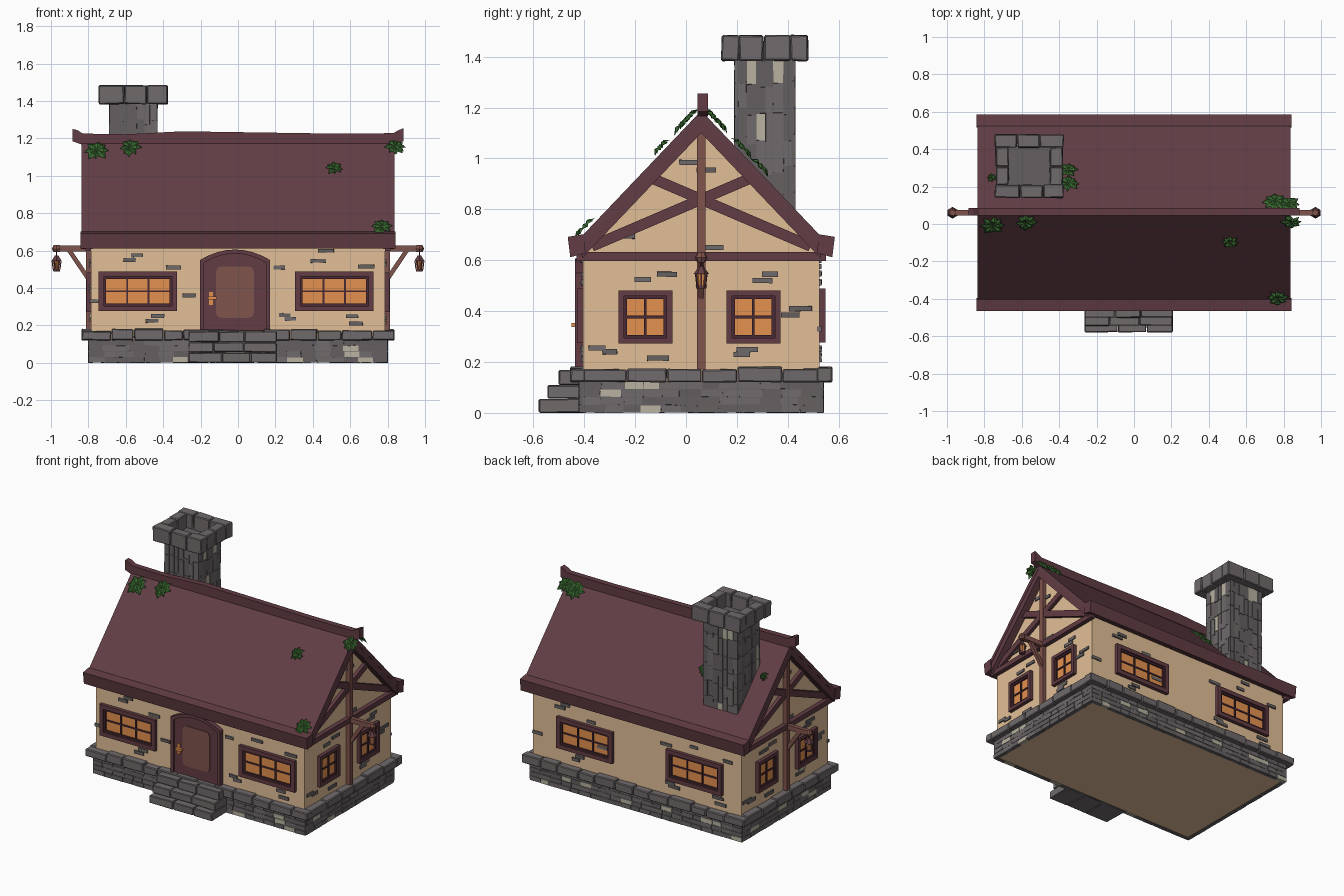
import bpy, bmesh, math, random
from mathutils import Matrix, Vector

if "Cube" in bpy.data.objects:
    bpy.data.objects.remove(bpy.data.objects["Cube"])

random.seed(4)


def lin(h):
    c = [int(h[i:i + 2], 16) / 255 for i in (0, 2, 4)]
    return [x / 12.92 if x < .04045 else ((x + .055) / 1.055) ** 2.4 for x in c] + [1]


MATS = {}
for name, h in dict(wall="e2bf97", roof="623e45", trim="613c43", wood="80534c", dark_frame="482a33",
                    stone="706a6b", dark_stone="656061", light_stone="b8b2a0",
                    glow="e4914f", leaf="3a6c31").items():
    MATS[name] = bpy.data.materials.new(name)
    MATS[name].diffuse_color = lin(h)


def side(k, c=(0, .06)):
    """Frame of one side (0 front, 1 right, 2 back, 3 left): local x along it, -y outward."""
    return Matrix.Translation((c[0], c[1], 0)) @ Matrix.Rotation(k * math.pi / 2, 4, 'Z')


class Part:
    def __init__(self):
        self.bm, self.mats = bmesh.new(), []

    def paint(self, faces, mat):
        if mat not in self.mats:
            self.mats.append(mat)
        for f in faces:
            f.material_index = self.mats.index(mat)

    def prism(self, pts, y0, y1, mat, M=Matrix(), jit=0):
        """Outline in local x,z extruded from y0 to y1."""
        j = lambda: random.uniform(-jit, jit)
        a, b = [[self.bm.verts.new(M @ Vector((u + j(), y + j(), z + j()))) for u, z in pts]
                for y in (y0, y1)]
        n = len(pts)
        fs = [self.bm.faces.new(a), self.bm.faces.new(b[::-1])]
        fs += [self.bm.faces.new((a[i], b[i], b[(i + 1) % n], a[(i + 1) % n])) for i in range(n)]
        self.paint(fs, mat)

    def box(self, u0, u1, y0, y1, z0, z1, mat, M=Matrix(), jit=0):
        self.prism([(u0, z0), (u1, z0), (u1, z1), (u0, z1)], y0, y1, mat, M, jit)

    def beam(self, p, q, w, y0, y1, mat, M=Matrix()):
        p, q = Vector(p), Vector(q)
        d = (q - p).normalized() * w / 2
        n = Vector((-d.y, d.x))
        self.prism([p + n, q + n, q - n, p - n], y0, y1, mat, M)

    def cone(self, r1, r2, z0, z1, mat, M, seg=6):
        r = bmesh.ops.create_cone(self.bm, cap_ends=True, segments=seg, radius1=r1, radius2=r2,
                                  depth=z1 - z0, matrix=M @ Matrix.Translation((0, 0, (z0 + z1) / 2)))
        self.paint({f for v in r['verts'] for f in v.link_faces}, mat)

    def done(self, name, bevel=0):
        bmesh.ops.recalc_face_normals(self.bm, faces=self.bm.faces)
        me = bpy.data.meshes.new(name)
        self.bm.to_mesh(me)
        for m in self.mats:
            me.materials.append(MATS[m])
        ob = bpy.data.objects.new(name, me)
        bpy.context.collection.objects.link(ob)
        if bevel:
            mod = ob.modifiers.new("bevel", 'BEVEL')
            mod.width, mod.segments = bevel, 1


def splits(a, b, w):
    """Cut a..b into uneven pieces about w long."""
    n = max(1, round((b - a) / w))
    e = [a] + [a + (b - a) * (i + random.uniform(-.15, .15)) / n for i in range(1, n)] + [b]
    return list(zip(e, e[1:]))


def brick_mat():
    return random.choice(["stone"] * 5 + ["dark_stone"] * 8 + ["light_stone"])


HX, HY = .785, .465                    # half size of the walls
SIDES = [(0, HX, HY), (1, HY, HX), (2, HX, HY), (3, HY, HX)]   # side, half length, distance

# Walls with gables, one pentagon run along x
p = Part()
p.prism([(-HY, .004), (HY, .004), (HY, .66), (0, 1.12), (-HY, .66)], -HX, HX, "wall", side(1))
p.done("walls")

# Foundation bricks and cap stones
bricks, caps = Part(), Part()
for k, half, dist in SIDES:
    full = half + .015 if k % 2 == 0 else half
    bricks.box(-full, full, -dist - .011, -dist + .005, .002, .125, "dark_stone", side(k))
    for r in range(4):
        for a, b in splits(-full, full, .075):
            bricks.box(a + .001, b - .001, -dist - .016, -dist + .01, r * .031 + .001,
                       r * .031 + .03, brick_mat(), side(k), .001)
    full = half + .052 if k % 2 == 0 else half
    for a, b in splits(-full, full, .145):
        caps.box(a + .001, b - .001, -dist - .05, -dist + .01, .121,
                 .174 + random.uniform(-.006, .008), "stone", side(k), .002)
bricks.done("foundation_bricks")
caps.done("foundation_cap_stones", .005)

# Front steps
p = Part()
for y, z0, z1 in ((-.638, 0, .056), (-.603, .056, .11), (-.56, .11, .168)):
    for a, b in splits(-.265, .208, .16):
        p.box(a + .001, b - .001, y, -.46, z0 + .001, z1 - .001, "stone", side(0), .002)
p.done("steps", .004)

# Scattered bricks showing through the plaster
LONG = [(-.54, .575), (-.58, .55), (-.345, .51), (-.26, .36), (-.43, .25), (-.46, .225), (.22, .51),
        (.43, .545), (.47, .6), (.685, .515), (.25, .255), (.28, .235), (.61, .25), (.63, .21), (-.75, .33)]
SHORT = [(-.135, .545), (-.23, .525), (.27, .545), (.24, .52), (.39, .41), (.35, .385), (-.41, .255),
         (-.36, .24), (.16, .23), (-.17, .215), (.18, .25), (-.05, .985), (.02, .955), (-.29, .695), (.05, .65)]
p = Part()
for k, half, dist in SIDES:
    for u, z in (SHORT if k % 2 else LONG):
        w = random.uniform(.028, .045)
        p.box(u - w, u + w, -dist - .008, -dist + .01, z - .01, z + .01, brick_mat(), side(k), .001)
p.done("wall_bricks")


# Windows: stepped frame, glowing pane and glazing bars
def window(p, u, z, w, h, t, cols, rows, dist, M):
    def ring(w, h, t, out, mat):
        for s in (-1, 1):
            a, b = sorted((s * w / 2, s * (w / 2 - t)))
            p.box(u + a, u + b, -dist - out, -dist, z - h / 2, z + h / 2, mat, M)
            a, b = sorted((s * h / 2, s * (h / 2 - t)))
            p.box(u - w / 2 + t, u + w / 2 - t, -dist - out, -dist, z + a, z + b, mat, M)
    ring(w, h, t, .024, "trim")
    w, h = w - 2 * t, h - 2 * t
    ring(w, h, .012, .015, "dark_frame")
    w, h = w - .022, h - .022
    p.box(u - w / 2, u + w / 2, -dist - .005, -dist, z - h / 2, z + h / 2, "glow", M)
    for i in range(1, cols):
        x = u - w / 2 + w * i / cols
        p.box(x - .005, x + .005, -dist - .012, -dist, z - h / 2, z + h / 2, "dark_frame", M)
    for i in range(1, rows):
        y = z - h / 2 + h * i / rows
        p.box(u - w / 2, u + w / 2, -dist - .011, -dist, y - .005, y + .005, "dark_frame", M)


for k, half, dist in SIDES:
    p = Part()
    for u in ((-.535, .515), (-.22, .205), (-.385, .44), (-.205, .22))[k]:
        if k % 2:
            window(p, u, .377, .212, .21, .022, 2, 2, dist, side(k))
        else:
            window(p, u, .383, .42, .212, .028, 3, 2, dist, side(k))
    p.done(("front", "right", "back", "left")[k] + "_windows")


# Arched door
def arch(w, z0, spring, top, n=8):
    t = [-1 + 2 * i / n for i in range(n + 1)]
    return [(-.016 - w, z0)] + [(-.016 + w * x, spring + (top - spring) * (1 - x * x)) for x in t] + [(-.016 + w, z0)]


p = Part()
p.prism(arch(.188, .165, .55, .606) + arch(.165, .165, .535, .585)[::-1], -HY - .032, -HY, "trim", side(0))
p.prism(arch(.165, .165, .535, .585), -HY - .02, -HY, "trim", side(0))
pan = [(-.016 + sx * (.075 + .027 * math.cos(a)), .378 + sz * (.11 + .027 * math.sin(a)))
       for sx, sz, aa in ((1, 1, (0, .8, 1.57)), (-1, 1, (1.57, .8, 0)), (-1, -1, (0, .8, 1.57)), (1, -1, (1.57, .8, 0)))
       for a in aa]
p.prism(pan, -HY - .025, -HY, "wood", side(0))
p.box(-.155, -.135, -HY - .028, -HY, .31, .38, "glow", side(0))
p.box(-.16, -.115, -HY - .045, -HY - .025, .338, .354, "glow", side(0))
p.done("door")

# Gable timbers, and a hanging lantern on each end
for k, name in ((1, "right"), (3, "left")):
    M, B = side(k), side(k - 1)
    p = Part()
    p.box(-.49, .49, -HX - .03, -HX, .598, .632, "trim", M)
    for s in (-1, 1):
        p.beam((-s * .2, .925), (s * .43, .655), .042, -HX - .022, -HX, "trim", M)
    p.box(-.016, .016, -HX - .028, -HX, .17, 1.12, "wood", M)
    p.done(name + "_gable_timbers")
    p = Part()
    p.box(HX, .965, -.014, .014, .596, .628, "wood", B)
    p.beam((.80, .45), (.905, .605), .024, -.011, .011, "wood", B)
    L = B @ Matrix.Translation((.97, 0, 0))
    p.cone(.016, .025, .592, .61, "wood", L, 8)
    p.cone(.025, .016, .61, .63, "wood", L, 8)
    p.cone(.004, .004, .57, .595, "dark_frame", L)
    p.cone(.031, .01, .545, .575, "trim", L)
    p.cone(.017, .022, .5, .545, "glow", L)
    p.cone(.02, .022, .488, .5, "trim", L)
    for i in range(6):
        R = L @ Matrix.Rotation(i * math.pi / 3, 4, 'Z')
        p.beam((.018, .5), (.024, .546), .006, -.003, .003, "trim", R)
    p.done(name + "_lantern")


# Roof slab, bargeboards and eave beams
def chevron(t0, t1, half):
    z = lambda y, t: 1.188 - t - 1.05 * abs(y)
    top, low = [[(y, z(y, t)) for y in (-half, 0, half)] for t in (t0, t1)]
    return top + low[::-1]


p = Part()
p.prism(chevron(0, .035, .475), -.838, .838, "roof", side(1))
p.done("roof")
p = Part()
for s in (-1, 1):
    a, b = sorted((s * .775, s * .836))
    p.prism(chevron(.012, .088, .468), a, b, "trim", side(1))
    e = [(s * .455, .628), (s * .515, .612), (s * .525, .692), (s * .462, .702)]
    p.prism(e, -.843, .843, "trim", side(1))
p.done("bargeboards_and_eaves")

# Ridge beam, slightly wavy with upturned ends
p = Part()
wave = [(-.885, 1.25), (-.86, 1.245), (-.83, 1.226), (-.6, 1.222), (-.3, 1.238), (.1, 1.232),
        (.5, 1.226), (.83, 1.228), (.86, 1.245), (.885, 1.255)]
p.prism(wave + [(.885, 1.185), (.83, 1.165), (-.83, 1.165), (-.885, 1.185)], -.014, .026, "trim", side(0))
p.done("ridge_beam")

# Chimney: core, upright bricks, ring of cap stones
C = (-.56, .31)
p, cap = Part(), Part()
p.box(-.125, .125, -.115, .115, .72, 1.39, "dark_stone", side(0, C))
for k, half, dist in ((0, .13, .12), (1, .12, .13), (2, .13, .12), (3, .12, .13)):
    M = side(k, C)
    h = half if k % 2 == 0 else half - .014
    for a, b in splits(-h, h, .035):
        for z0, z1 in splits(.76 + random.uniform(-.04, .02), 1.395, .11):
            p.box(a + .001, b - .001, -dist, -dist + .015, z0 + .001, z1 - .001, brick_mat(), M, .001)
    h = half + (.055 if k % 2 == 0 else -.018)
    for a, b in splits(-h, h, .11):
        cap.box(a + .001, b - .001, -dist - .05, -dist + .02, 1.384, 1.484, "stone", M, .003)
p.done("chimney_shaft")
cap.done("chimney_cap", .005)

# Ivy tufts: rings of pointed leaves lying on the roof
p = Part()
for x, y, r in ((-.755, .0, .068), (-.58, .015, .062), (.515, -.09, .045), (.77, -.39, .06), (.755, .115, .07),
                (.83, .1, .06), (.84, .02, .055), (-.35, .28, .055), (-.35, .21, .055), (-.76, .24, .03)):
    d = y - .06
    n = Vector((0, 1.05 if d > 0 else -1.05, 1))
    M = Matrix.Translation((x, y, 1.192 - 1.05 * abs(d))) @ n.to_track_quat('Z', 'Y').to_matrix().to_4x4()
    for i in range(8):
        R = M @ Matrix.Rotation(i * math.pi / 4 + random.uniform(-.2, .2), 4, 'Z')
        l = r * random.uniform(.85, 1.15)
        base, tip = (0, 0, .012), (l, 0, .006)
        mid, lf, rt = (l * .55, 0, .026), (l * .55, l * .3, .016), (l * .55, -l * .3, .016)
        v = [p.bm.verts.new(R @ Vector(q)) for q in (base, rt, tip, lf, mid)]
        p.paint([p.bm.faces.new((v[a], v[b], v[4])) for a, b in ((0, 1), (1, 2), (2, 3), (3, 0))], "leaf")
p.done("ivy")

for m in bpy.data.materials:
    if m.users and not m.is_grease_pencil:
        m.use_nodes = True
        m.node_tree.nodes["Principled BSDF"].inputs["Base Color"].default_value = m.diffuse_color
